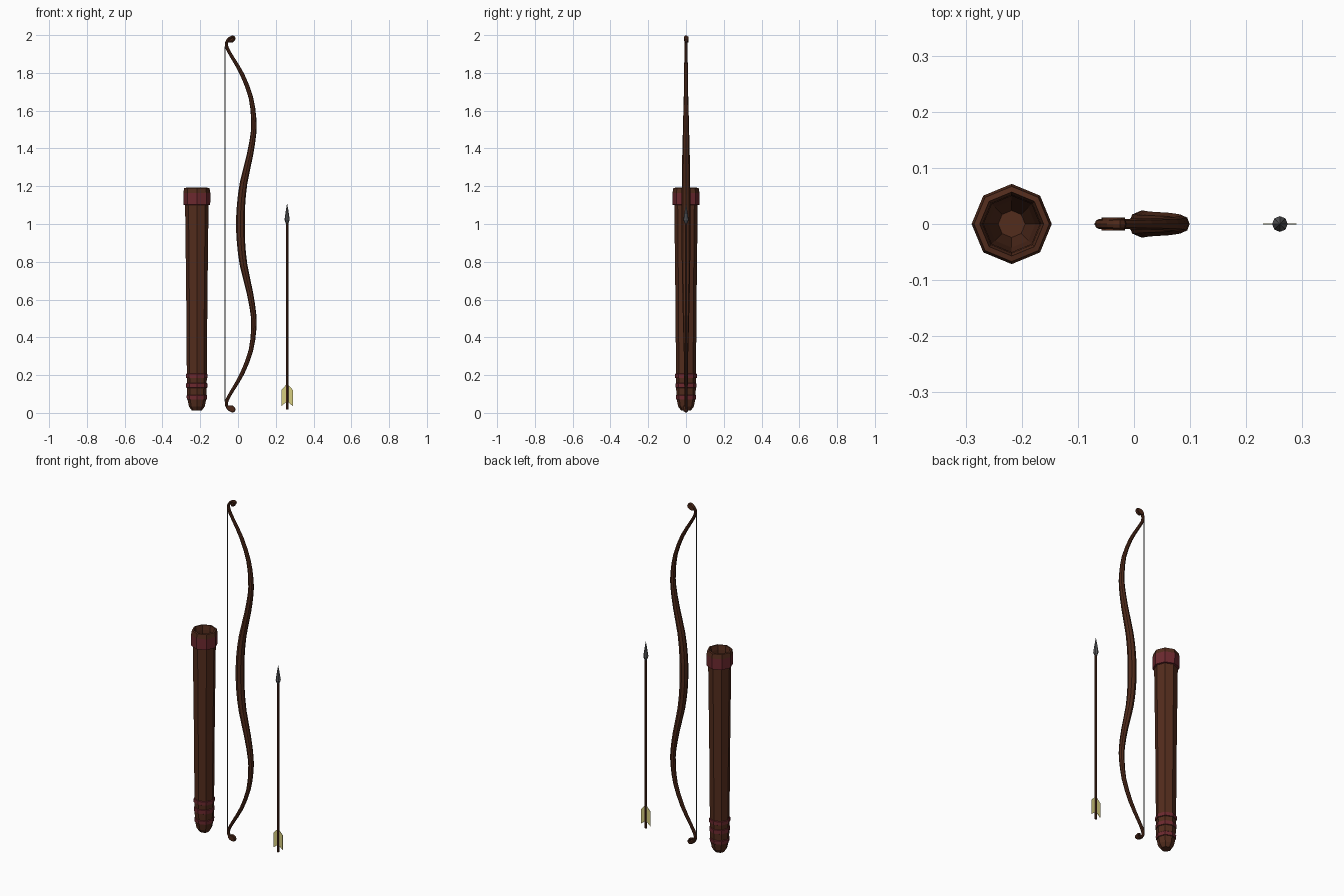
import bpy, bmesh, math
from mathutils import Vector

if "Cube" in bpy.data.objects:
    bpy.data.objects.remove(bpy.data.objects["Cube"])


def material(name, rgb):
    m = bpy.data.materials.new(name)
    m.diffuse_color = (*rgb, 1)
    m.use_nodes = True
    m.node_tree.nodes["Principled BSDF"].inputs["Base Color"].default_value = m.diffuse_color
    return m


WOOD = material("dark_wood", (0.075, 0.022, 0.010))
LEATHER = material("brown_leather", (0.085, 0.025, 0.012))
RED = material("red_band", (0.15, 0.022, 0.028))
STEEL = material("steel", (0.11, 0.11, 0.115))
CORD = material("cord", (0.09, 0.09, 0.09))
FEATHER = material("yellow_feather", (0.68, 0.62, 0.22))


def skin(name, rings, mats, ring_mats=None, caps=True):
    """Join rings of points into a closed tube."""
    bm = bmesh.new()
    loops = [[bm.verts.new(p) for p in r] for r in rings]
    n = len(loops[0])
    for k, (a, b) in enumerate(zip(loops, loops[1:])):
        for i in range(n):
            j = (i + 1) % n
            f = bm.faces.new((a[i], a[j], b[j], b[i]))
            f.material_index = ring_mats[k] if ring_mats else 0
    if caps:
        bm.faces.new(loops[0])
        bm.faces.new(loops[-1])
    bmesh.ops.recalc_face_normals(bm, faces=bm.faces)
    me = bpy.data.meshes.new(name)
    bm.to_mesh(me)
    bm.free()
    for m in mats:
        me.materials.append(m)
    ob = bpy.data.objects.new(name, me)
    bpy.context.collection.objects.link(ob)
    return ob


def lathe(name, x, profile, mats, sides=8, ring_mats=None):
    """Turn (radius, z) pairs around a vertical axis at x."""
    rings = [[(x + r * math.cos(i * math.tau / sides), r * math.sin(i * math.tau / sides), z)
              for i in range(sides)] for r, z in profile]
    return skin(name, rings, mats, ring_mats)


def catmull(pts, steps):
    pts = [Vector(p) for p in pts]
    out = []
    for i in range(len(pts) - 1):
        a, b, c, d = pts[max(i - 1, 0)], pts[i], pts[i + 1], pts[min(i + 2, len(pts) - 1)]
        for s in range(steps):
            t = s / steps
            out.append(0.5 * (2 * b + (c - a) * t + (2 * a - 5 * b + 4 * c - d) * t * t
                              + (3 * b - a - 3 * c + d) * t ** 3))
    return out + [pts[-1]]


# Bow: upper half as (x, z, half width, half depth), lower half is turned about x
half = [(0.013, 1.0, .023, .024), (0.016, 1.1, .022, .024), (0.030, 1.22, .020, .022),
        (0.062, 1.36, .017, .020), (0.082, 1.48, .015, .017), (0.083, 1.56, .014, .015),
        (0.068, 1.67, .012, .012), (0.023, 1.79, .011, .010), (-0.032, 1.885, .009, .009),
        (-0.058, 1.932, .009, .009), (-0.060, 1.962, .008, .009), (-0.044, 1.984, .007, .009),
        (-0.026, 1.991, .007, .010), (-0.019, 1.980, .006, .010), (-0.029, 1.967, .006, .009),
        (-0.042, 1.964, .004, .007)]
lower = [(x, 2 - z, w, d) for x, z, w, d in half[:0:-1]]
path = catmull(lower + half, 2)
rings = []
for i, p in enumerate(path):
    q, r = path[max(i - 1, 0)], path[min(i + 1, len(path) - 1)]
    t = Vector((r[0] - q[0], 0, r[1] - q[1])).normalized()
    side = Vector((t.z, 0, -t.x))
    rings.append([Vector((p[0], 0, p[1])) + side * p[2] * math.cos(a) + Vector((0, p[3] * math.sin(a), 0))
                  for a in (k * math.tau / 8 for k in range(8))])
skin("bow_limbs", rings, [WOOD])

# Thin backing inside each tip curl
for name, s in (("upper_curl_back", 1), ("lower_curl_back", -1)):
    rings = []
    for y in (0.006, 0.012):
        rings.append([(-0.037 + .021 * math.cos(a) - .004 * math.sin(a), s * y,
                       1 + s * (0.977 + .014 * math.sin(a) + .008 * math.cos(a)))
                      for a in (k * math.tau / 10 for k in range(10))])
    skin(name, rings, [WOOD])

# Bow string
lathe("bow_string", -0.068, [(.003, .06), (.003, 1.94)], [CORD], 6)

# Quiver: outside from base to rim, then down the hollow inside
profile = [(.027, .013), (.042, .035), (.049, .07), (.053, .072), (.054, .092), (.051, .095),
           (.052, .132), (.056, .134), (.056, .156), (.052, .158), (.053, .184),
           (.057, .186), (.057, .206), (.053, .208), (.056, .6), (.062, 1.10),
           (.071, 1.102), (.0715, 1.165), (.067, 1.19), (.057, 1.192), (.052, 1.165),
           (.050, 1.10), (.042, .2), (.024, .06)]
bands = {3, 4, 7, 8, 11, 12, 15, 16}
lathe("quiver", -0.218, profile, [LEATHER, RED], 8,
      [1 if k in bands else 0 for k in range(len(profile) - 1)])

# Arrow
AX = 0.26
lathe("arrow_shaft", AX, [(.0065, .018), (.0065, 1.03)], [WOOD], 8)
lathe("arrow_head", AX, [(.006, 1.0), (.014, 1.022), (.007, 1.07), (.0005, 1.108)], [STEEL], 8)
for name, s in (("left_feather", -1), ("right_feather", 1)):
    outline = [(.004, .058), (.030, .036), (.030, .122), (.004, .15)]
    skin(name, [[(AX + s * x, y, z) for x, z in outline] for y in (-.001, .001)], [FEATHER])
